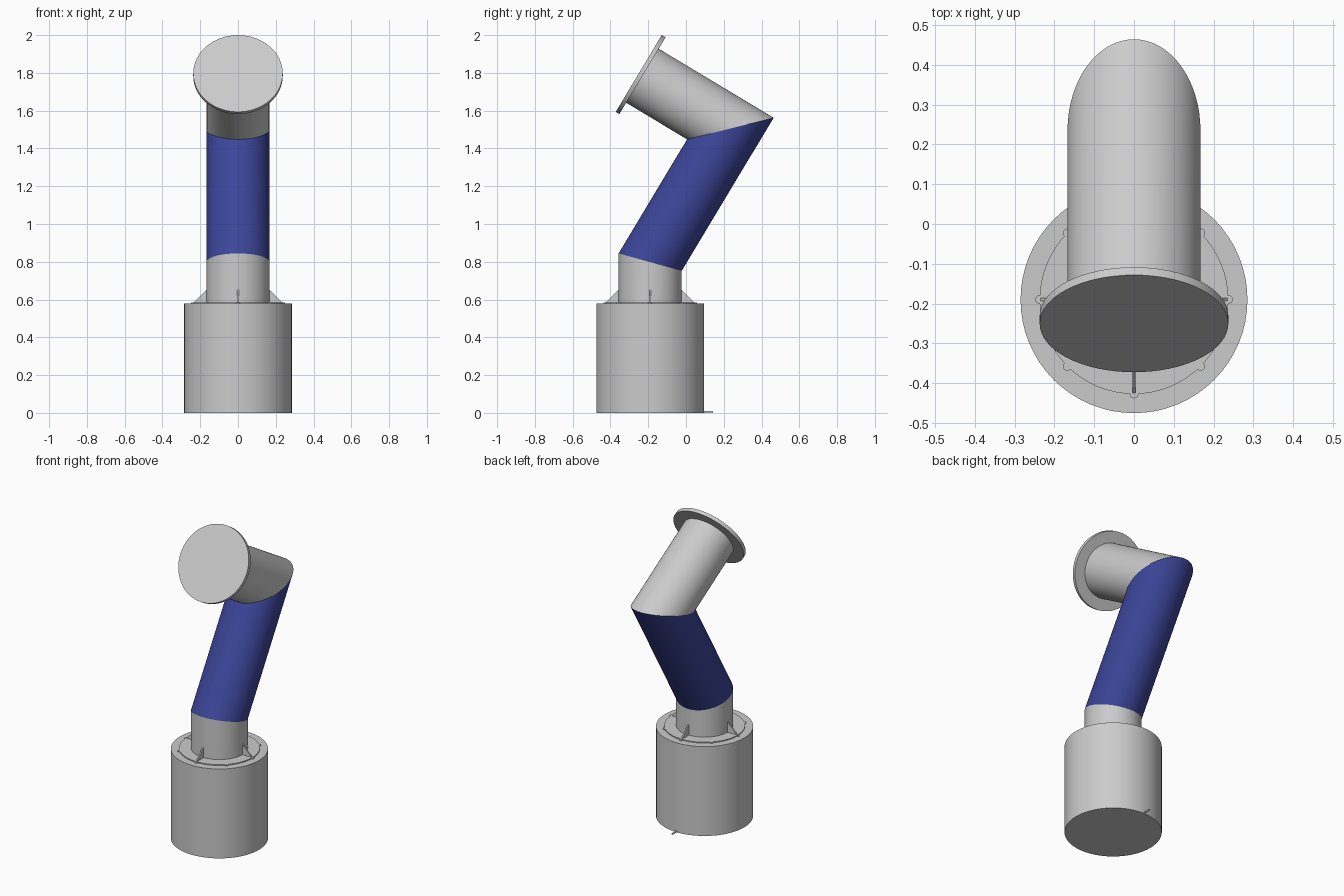
import bpy, bmesh, math
from mathutils import Vector

if "Cube" in bpy.data.objects:
    bpy.data.objects.remove(bpy.data.objects["Cube"])

SEG = 64
TUBE_R = 0.167
CY = -0.19          # y of the base axis


def finish(bm, name, mat=None):
    bmesh.ops.recalc_face_normals(bm, faces=bm.faces)
    mesh = bpy.data.meshes.new(name)
    bm.to_mesh(mesh)
    bm.free()
    ob = bpy.data.objects.new(name, mesh)
    bpy.context.collection.objects.link(ob)
    if mat:
        mesh.materials.append(mat)
    bpy.ops.object.select_all(action='DESELECT')
    ob.select_set(True)
    bpy.context.view_layer.objects.active = ob
    bpy.ops.object.shade_smooth_by_angle(angle=math.radians(30))
    return ob


def tube(name, a, b, r, na=None, nb=None, seg=SEG, mat=None):
    """Cylinder from a to b, each end cut by a plane with normal na / nb."""
    a, b = Vector(a), Vector(b)
    d = (b - a).normalized()
    side = Vector((1, 0, 0)) if abs(d.x) < 0.9 else Vector((0, 1, 0))
    up = d.cross(side)
    bm = bmesh.new()
    rings = []
    for p, n in ((a, na or d), (b, nb or d)):
        ring = []
        for i in range(seg):
            t = 2 * math.pi * i / seg
            off = side * (r * math.cos(t)) + up * (r * math.sin(t))
            ring.append(bm.verts.new(p + off - d * (off.dot(n) / d.dot(n))))
        rings.append(ring)
    for i in range(seg):
        j = (i + 1) % seg
        bm.faces.new((rings[0][i], rings[0][j], rings[1][j], rings[1][i]))
    bm.faces.new(rings[0])
    bm.faces.new(rings[1])
    return finish(bm, name, mat)


blue = bpy.data.materials.new("blue_paint")
blue.diffuse_color = (0.045, 0.06, 0.32, 1)
blue.use_nodes = True
blue.node_tree.nodes["Principled BSDF"].inputs["Base Color"].default_value = blue.diffuse_color

# Arm centre line and mitre planes
tilt = math.radians(31)
d1 = Vector((0, 0, 1))
d2 = Vector((0, math.sin(tilt), math.cos(tilt)))
d3 = Vector((0, -math.cos(tilt), math.sin(tilt)))
shoulder = Vector((0, CY, 0.798))
elbow = shoulder + d2 * 0.825
wrist = elbow + d3 * 0.543
m1, m2 = (d1 + d2).normalized(), (d2 + d3).normalized()

# Base and turntable plate
tube("base_drum", (0, CY, 0), (0, CY, 0.578), 0.285)
tube("turntable_plate", (0, CY, 0.575), (0, CY, 0.584), 0.237)

# Arm sections
tube("riser_tube", (0, CY, 0.58), shoulder, TUBE_R, nb=m1)
tube("lower_arm", shoulder, elbow, TUBE_R, m1, m2, mat=blue)
tube("upper_arm", elbow, wrist, TUBE_R, na=m2)
tube("end_flange", wrist, wrist + d3 * 0.023, 0.237)

# Bolts around the plate edge
for k in range(8):
    t = k * math.pi / 4
    x, y = 0.237 * math.cos(t), CY + 0.237 * math.sin(t)
    tube(f"plate_bolt_{k + 1}", (x, y, 0.575), (x, y, 0.584), 0.011, seg=16)

# Triangular gussets bracing the riser
for k in range(4):
    t = k * math.pi / 2
    out = Vector((math.cos(t), math.sin(t), 0))
    across = Vector((-out.y, out.x, 0)) * 0.004
    bm = bmesh.new()
    vs = [[bm.verts.new(Vector((0, CY, z)) + out * r + across * s)
           for r, z in ((0.155, 0.582), (0.237, 0.582), (0.165, 0.653), (0.155, 0.653))]
          for s in (-1, 1)]
    for i in range(4):
        j = (i + 1) % 4
        bm.faces.new((vs[0][i], vs[0][j], vs[1][j], vs[1][i]))
    bm.faces.new(vs[0])
    bm.faces.new(vs[1])
    finish(bm, f"riser_gusset_{k + 1}")

# Cable stub at the back
tube("cable_stub", (0, 0.08, 0.006), (0, 0.142, 0.006), 0.005, seg=16)
